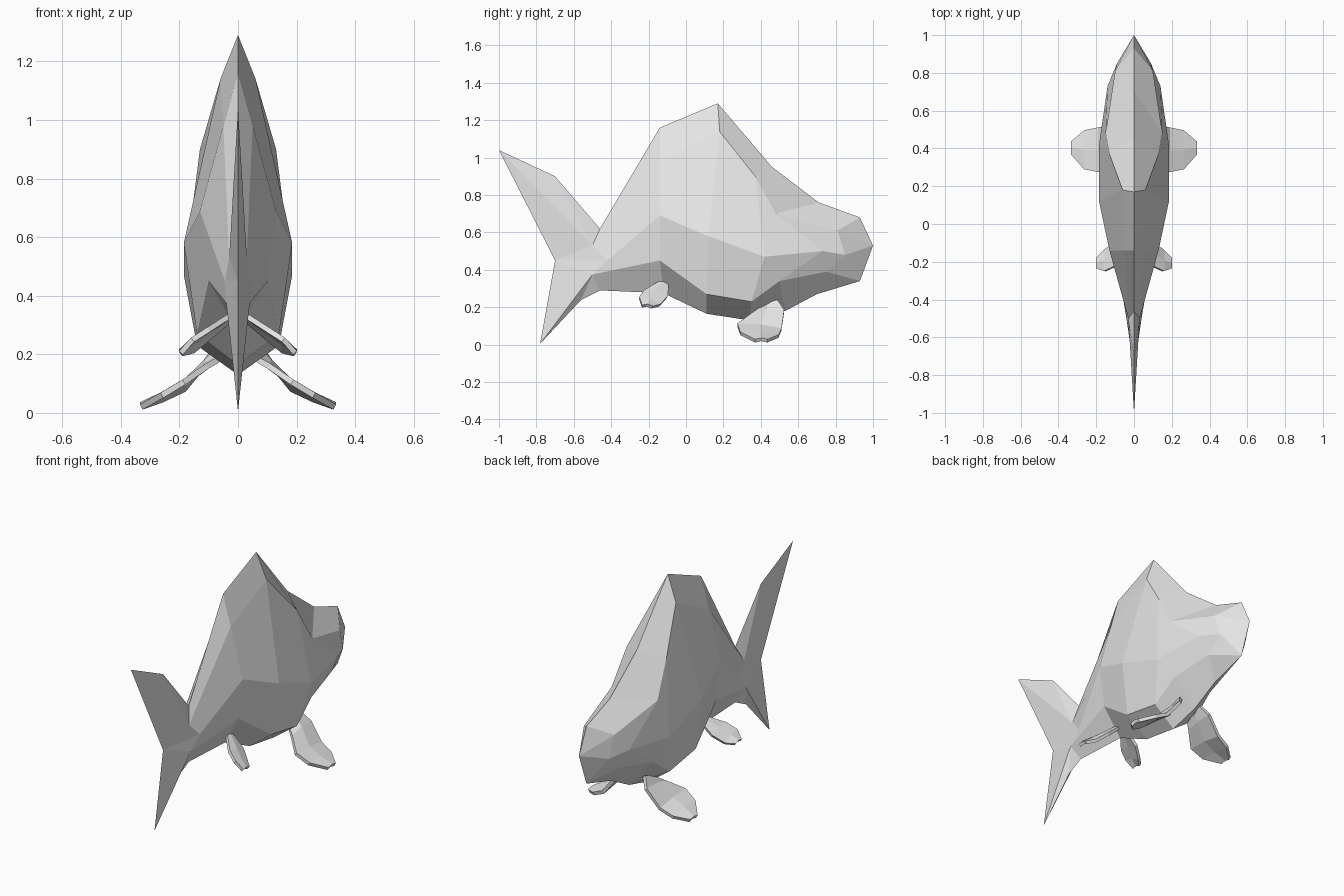
import bpy
import bmesh

cube = bpy.data.objects.get("Cube")
if cube:
    bpy.data.objects.remove(cube)

grey = bpy.data.materials.new("pale grey")
grey.use_nodes = True
grey.diffuse_color = (0.8, 0.8, 0.8, 1)
grey.node_tree.nodes["Principled BSDF"].inputs["Base Color"].default_value = (0.8, 0.8, 0.8, 1)


def finish(name, bm):
    """Turn a bmesh into a flat shaded grey object."""
    bmesh.ops.recalc_face_normals(bm, faces=bm.faces[:])
    mesh = bpy.data.meshes.new(name)
    bm.to_mesh(mesh)
    bm.free()
    mesh.materials.append(grey)
    obj = bpy.data.objects.new(name, mesh)
    bpy.context.collection.objects.link(obj)
    return obj


def loft(bm, rows):
    """Join successive rows of points with quads; return the rows of verts."""
    rings = [[bm.verts.new(p) for p in row] for row in rows]
    for a, b in zip(rings, rings[1:]):
        for i in range(len(a) - 1):
            bm.faces.new((a[i], a[i + 1], b[i + 1], b[i]))
    return rings


# Body: half rings from tail root to head (back, shoulder, flank, low flank, belly)
sections = [
    [(0, -.46, .62), (.03, -.5, .53), (.045, -.42, .45), (.04, -.5, .375), (0, -.46, .29)],
    [(0, -.14, 1.16), (.05, -.14, .98), (.13, -.14, .69), (.1, -.14, .45), (0, -.12, .275)],
    [(0, .17, 1.29), (.06, .18, 1.14), (.185, .12, .58), (.14, .11, .27), (0, .11, .165)],
    [(0, .46, .95), (.13, .37, .9), (.185, .42, .47), (.14, .35, .23), (0, .34, .13)],
    [(0, .71, .76), (.15, .48, .7), (.14, .73, .5), (.13, .5, .34), (0, .53, .18)],
    [(0, .93, .68), (.1, .81, .61), (.09, .85, .48), (.09, .75, .39), (0, .7, .27)],
]
bm = bmesh.new()
rings = loft(bm, sections)

# Snout closes the front of the body
nose = bm.verts.new((0, 1, .53))
chin = bm.verts.new((0, .93, .34))
f = rings[-1]
for face in ((f[0], f[1], nose), (f[1], f[2], nose), (f[2], chin, nose),
             (f[2], f[3], chin), (f[3], f[4], chin)):
    bm.faces.new(face)

# Forked tail tapers to a sharp rim on the centre plane
upper, tip, notch, low_tip, lower = [
    bm.verts.new((0, y, z)) for y, z in
    ((-.7, .9), (-1, 1.04), (-.7, .45), (-.78, .005), (-.56, .24))]
a = rings[0]
for face in ((a[0], a[1], upper), (a[1], tip, upper), (a[1], notch, tip),
             (a[1], a[2], notch), (a[2], a[3], notch), (a[3], low_tip, notch),
             (a[3], lower, low_tip), (a[3], a[4], lower)):
    bm.faces.new(face)

# Mirror the half body and weld the seam
bmesh.ops.mirror(bm, geom=bm.verts[:] + bm.edges[:] + bm.faces[:], axis='X', merge_dist=.001)
bmesh.ops.remove_doubles(bm, verts=bm.verts[:], dist=.001)
finish("fish_body", bm)


# Paired fins: rows of (x, rear y, rear z, front y, front z), thickened and mirrored
def paired_fin(name, rows, thickness):
    for side, sign in (("left", 1), ("right", -1)):
        fin = bmesh.new()
        loft(fin, [[(sign * x, y0, z0), (sign * x, (y0 + y1) / 2, (z0 + z1) / 2 + .008),
                    (sign * x, y1, z1)] for x, y0, z0, y1, z1 in rows])
        obj = finish(side + "_" + name, fin)
        solid = obj.modifiers.new("thickness", 'SOLIDIFY')
        solid.thickness = thickness
        solid.offset = 0


paired_fin("front_fin", [
    (.07, .38, .18, .49, .235),
    (.105, .35, .16, .525, .18),
    (.185, .275, .105, .51, .08),
    (.26, .29, .06, .495, .045),
    (.33, .37, .02, .435, .02),
], .02)
paired_fin("rear_fin", [
    (.03, -.15, .33, -.095, .315),
    (.1, -.225, .285, -.1, .255),
    (.155, -.25, .25, -.14, .21),
    (.195, -.235, .205, -.18, .2),
], .018)
